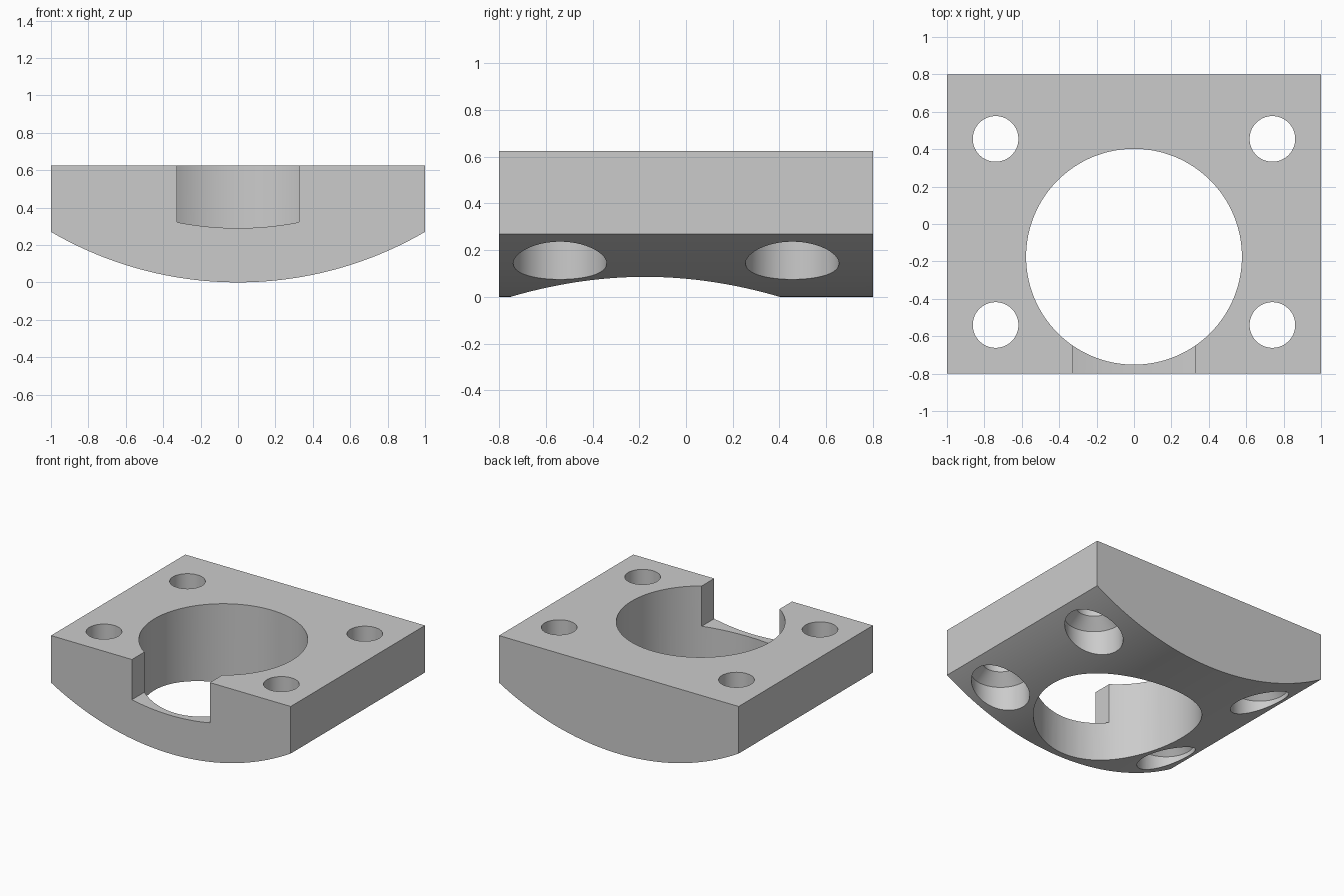
import bpy
import bmesh
import math

cube = bpy.data.objects.get("Cube")
if cube:
    bpy.data.objects.remove(cube, do_unlink=True)

TOP = 0.625        # height of the flat top
RADIUS = 1.987     # radius of the curved underside
FLOOR = 0.29       # lowest point of the notch floor

grey = bpy.data.materials.new("plain grey")
grey.use_nodes = True
colour = (0.6, 0.6, 0.6, 1)
grey.diffuse_color = colour
grey.node_tree.nodes["Principled BSDF"].inputs["Base Color"].default_value = colour


def add_object(name, bm):
    bmesh.ops.recalc_face_normals(bm, faces=bm.faces)
    mesh = bpy.data.meshes.new(name)
    bm.to_mesh(mesh)
    bm.free()
    mesh.materials.append(grey)
    obj = bpy.data.objects.new(name, mesh)
    bpy.context.collection.objects.link(obj)
    return obj


def curved_prism(name, half_width, radius, bottom, top, y0, y1, steps):
    """Block with a flat top and an arc for its underside, extruded along y."""
    bm = bmesh.new()
    xs = [half_width * (2 * i / steps - 1) for i in range(steps + 1)]
    points = [(x, bottom + radius - math.sqrt(radius**2 - x**2)) for x in xs]
    points += [(half_width, top), (-half_width, top)]
    face = bm.faces.new([bm.verts.new((x, y0, z)) for x, z in points])
    extruded = bmesh.ops.extrude_face_region(bm, geom=[face])["geom"]
    verts = [v for v in extruded if isinstance(v, bmesh.types.BMVert)]
    bmesh.ops.translate(bm, verts=verts, vec=(0, y1 - y0, 0))
    return add_object(name, bm)


def turned(name, x, y, profile, sides=96):
    """Solid of revolution about a vertical axis, from (radius, z) pairs."""
    bm = bmesh.new()
    rings = []
    for r, z in profile:
        angles = [2 * math.pi * i / sides for i in range(sides)]
        rings.append([bm.verts.new((x + r * math.cos(a), y + r * math.sin(a), z))
                      for a in angles])
    for low, high in zip(rings, rings[1:]):
        for i in range(sides):
            j = (i + 1) % sides
            bm.faces.new((low[i], low[j], high[j], high[i]))
    bm.faces.new(rings[0])
    bm.faces.new(rings[-1])
    return add_object(name, bm)


# Block with the rounded underside
block = curved_prism("mounting_block", 1, RADIUS, 0, TOP, -0.8, 0.8, 96)

# Central bore and the notch that opens it to the front
cutters = [
    turned("bore_cutter", 0, -0.175, [(0.577, -0.5), (0.577, 1)], 128),
    curved_prism("notch_cutter", 0.325, RADIUS - FLOOR, FLOOR, 1, -1, -0.4, 32),
]

# Screw holes, widened from below with a conical shoulder
screw_profile = [(0.2, -0.5), (0.2, 0.27), (0.122, 0.348), (0.122, 1)]
for x in (-0.74, 0.74):
    for y in (-0.54, 0.455):
        cutters.append(turned("screw_hole_cutter", x, y, screw_profile))

# Cut the block, then discard the cutters
bpy.context.view_layer.objects.active = block
for cutter in cutters:
    cutter.hide_render = True
    cut = block.modifiers.new("cut", "BOOLEAN")
    cut.operation = "DIFFERENCE"
    cut.solver = "EXACT"
    cut.object = cutter
    bpy.ops.object.modifier_apply(modifier=cut.name)
for cutter in cutters:
    bpy.data.objects.remove(cutter, do_unlink=True)

bpy.ops.object.select_all(action="DESELECT")
block.select_set(True)
bpy.ops.object.shade_smooth_by_angle(angle=math.radians(25))
